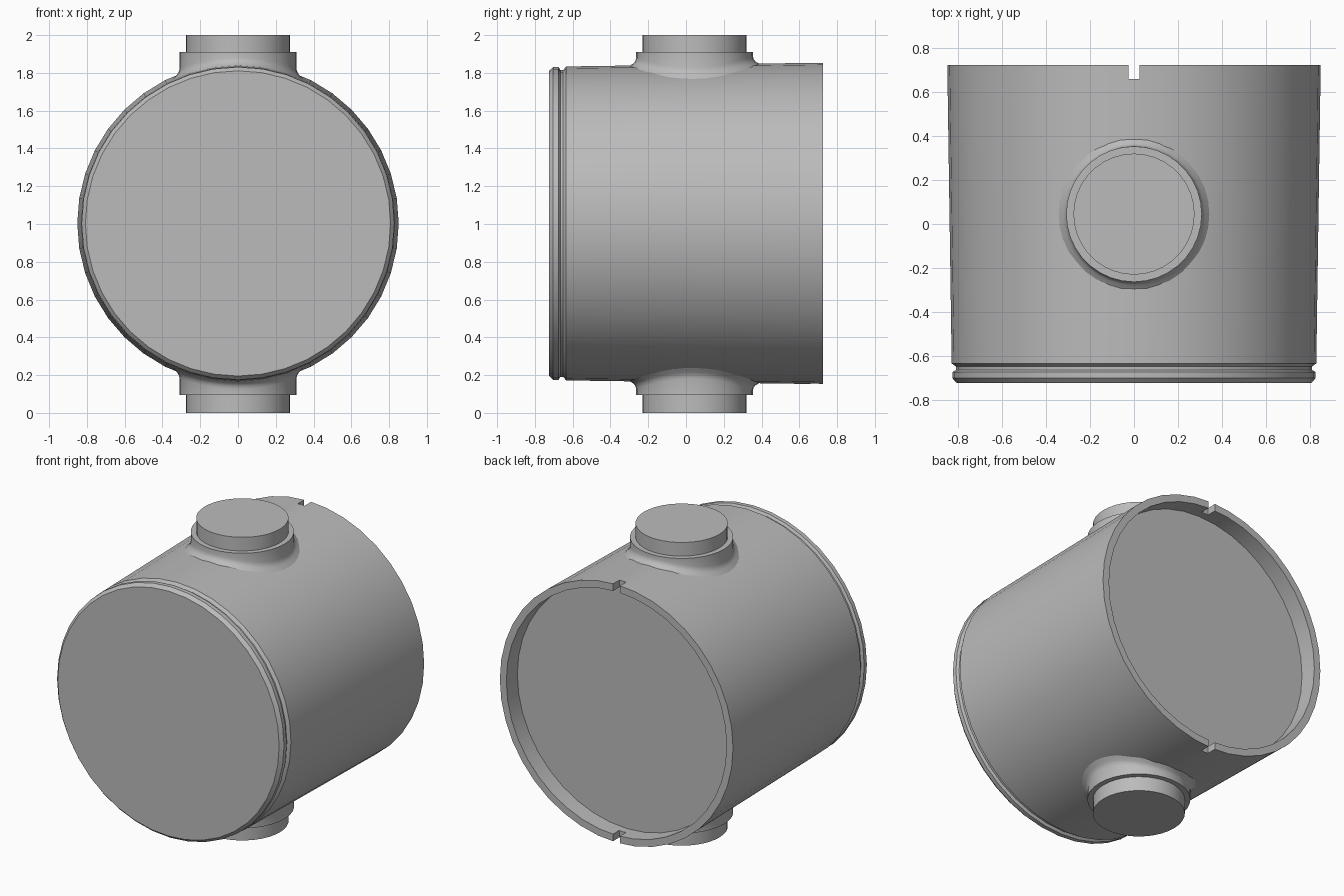
import bpy, bmesh, math

cube = bpy.data.objects.get("Cube")
if cube:
    bpy.data.objects.remove(cube, do_unlink=True)

CZ = 1.003          # height of the drum axis
PORT_Y = 0.045      # position of the ports along the drum

grey = bpy.data.materials.new("plain_grey")
grey.use_nodes = True
colour = (0.5, 0.5, 0.5, 1)
grey.diffuse_color = colour
grey.node_tree.nodes["Principled BSDF"].inputs["Base Color"].default_value = colour


def drum_radius(y):
    return 0.831 + 0.02 * (y + 0.635) / 1.36


def loft(name, rings):
    """Skin closed rings of points, capping both ends."""
    bm = bmesh.new()
    loops = [[bm.verts.new(p) for p in ring] for ring in rings]
    n = len(loops[0])
    for a, b in zip(loops, loops[1:]):
        for i in range(n):
            j = (i + 1) % n
            bm.faces.new((a[i], a[j], b[j], b[i]))
    bm.faces.new(loops[0])
    bm.faces.new(loops[-1])
    bmesh.ops.recalc_face_normals(bm, faces=bm.faces)
    mesh = bpy.data.meshes.new(name)
    bm.to_mesh(mesh)
    bm.free()
    mesh.materials.append(grey)
    obj = bpy.data.objects.new(name, mesh)
    bpy.context.collection.objects.link(obj)
    return obj


def smooth(obj):
    bpy.ops.object.select_all(action='DESELECT')
    obj.select_set(True)
    bpy.context.view_layer.objects.active = obj
    bpy.ops.object.shade_smooth_by_angle(angle=math.radians(30))


def angles(n):
    return [math.tau * i / n for i in range(n)]


# Drum: front lid, groove, tapered wall, back rim and recess (y, radius)
profile = [(-0.725, 0.808), (-0.703, 0.828), (-0.675, 0.828), (-0.665, 0.812),
           (-0.65, 0.812), (-0.635, 0.831), (0.725, 0.851), (0.725, 0.804),
           (0.61, 0.804)]
drum = loft("drum_body", [[(r * math.cos(a), y, CZ + r * math.sin(a))
                           for a in angles(40)] for y, r in profile])

# Notches in the top and bottom of the back rim
bpy.ops.mesh.primitive_cube_add(size=1, location=(0, 0.76, CZ))
cutter = bpy.context.object
cutter.name = "notch_cutter"
cutter.scale = (0.05, 0.2, 2)
cutter.hide_render = True
cut = drum.modifiers.new("notches", 'BOOLEAN')
cut.operation = 'DIFFERENCE'
cut.solver = 'EXACT'
cut.object = cutter
bpy.ops.object.select_all(action='DESELECT')
drum.select_set(True)
bpy.context.view_layer.objects.active = drum
bpy.ops.object.modifier_apply(modifier=cut.name)
bpy.data.objects.remove(cutter, do_unlink=True)
smooth(drum)


# Ports: collar with a flared foot following the drum, then a narrower plug
def port_ring(radius, side, height=None, lift=0):
    ring = []
    for a in angles(36):
        x, y = radius * math.cos(a), PORT_Y + radius * math.sin(a)
        h = height or math.sqrt(drum_radius(y) ** 2 - x * x) + lift
        ring.append((x, y, CZ + side * h))
    return ring


for name, side in (("top_port", 1), ("bottom_port", -1)):
    foot = [(0.352, -0.01), (0.337, 0.003), (0.322, 0.012), (0.313, 0.024), (0.309, 0.04)]
    rings = [port_ring(r, side, lift=l) for r, l in foot]
    end = 2 - CZ if side > 0 else CZ
    rings += [port_ring(r, side, h) for r, h in
              ((0.309, 0.907), (0.276, 0.907), (0.276, end))]
    smooth(loft(name, rings))
